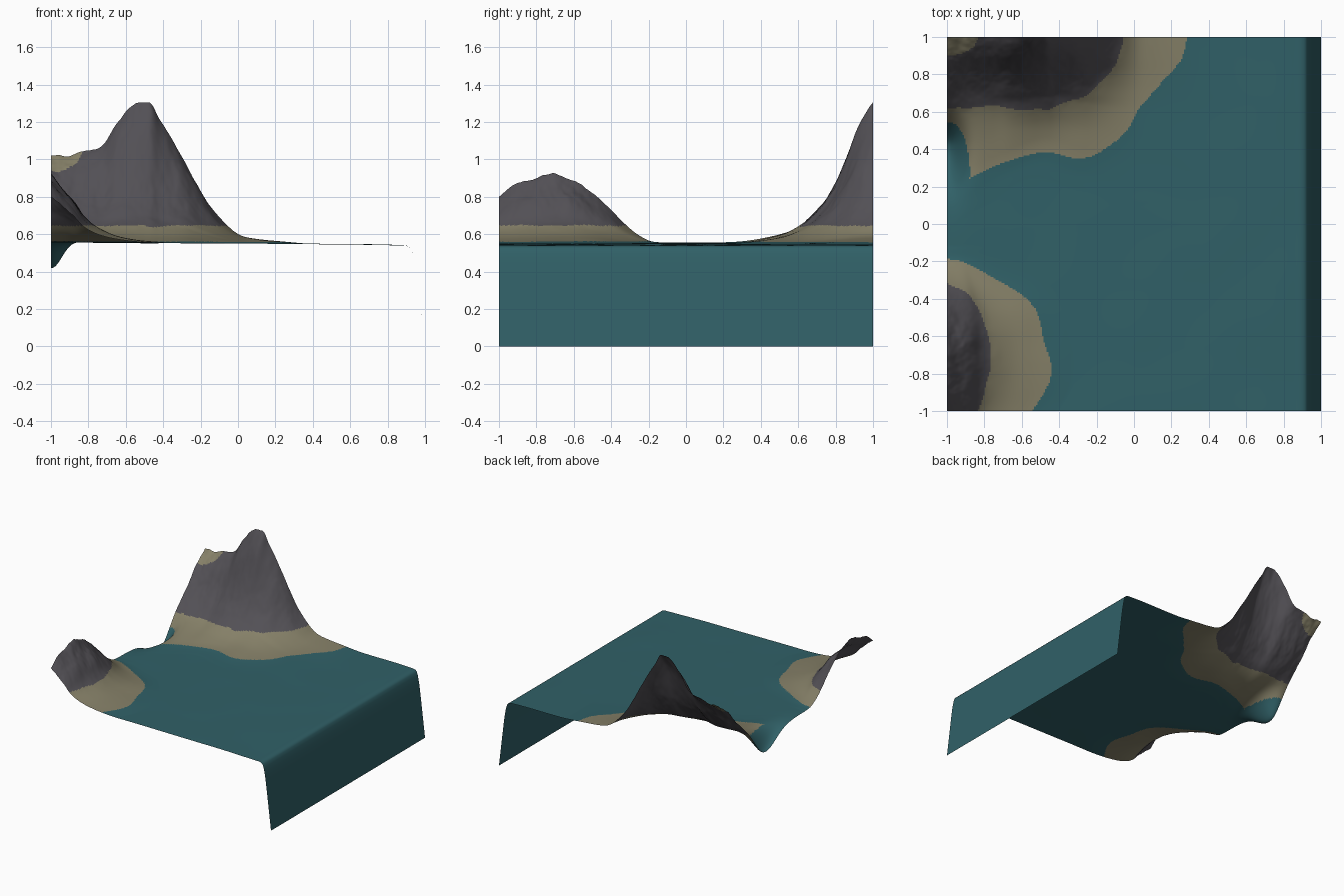
import bpy
import bmesh
import math
from mathutils import Vector, noise

GRID_CELLS = 240
ROCK_LEVEL = 0.645
SHORE_RISE = 0.007


def smooth_curve(points):
    """Return a function that runs smoothly through the (position, value) points."""
    last = len(points) - 1

    def tangent(i):
        a, b = points[max(i - 1, 0)], points[min(i + 1, last)]
        return (b[1] - a[1]) / (b[0] - a[0])

    slopes = [tangent(i) for i in range(len(points))]

    def evaluate(t):
        t = min(max(t, points[0][0]), points[last][0])
        i = 0
        while i < last - 1 and t > points[i + 1][0]:
            i += 1
        (start, low), (end, high) = points[i], points[i + 1]
        span = end - start
        u = (t - start) / span
        ease = u * u * (3 - 2 * u)
        bend = u * (1 - u) * span
        return (low + (high - low) * ease
                + bend * ((1 - u) * slopes[i] - u * slopes[i + 1]))

    return evaluate


def bump(value, centre, width):
    return math.exp(-((value - centre) / width) ** 2 / 2)


# Sea sheet: nearly level, then falling away over the +x edge
sea_profile = smooth_curve([(-1, .555), (0, .551), (.6, .546), (.86, .541), (.91, .535),
                            (.93, .51), (.95, .41), (.97, .25), (1, 0)])

# Tall mountain cut by the back edge: ridge line, fall-off and breadth
peak_ridge = smooth_curve([(-1, .465), (-.9, .465), (-.8, .49), (-.72, .53), (-.65, .635),
                           (-.55, .745), (-.5, .757), (-.46, .74), (-.42, .66), (-.3, .465),
                           (-.2, .28), (-.1, .14), (0, .05), (.1, .023), (.27, .008), (.4, 0)])
peak_fall = smooth_curve([(0, 1), (.04, .91), (.09, .76), (.15, .53), (.2, .38), (.25, .27),
                          (.3, .18), (.4, .08), (.5, .028), (.6, .006), (.7, 0)])
peak_breadth = smooth_curve([(-1, 1.5), (-.7, 1.2), (-.5, 1.08), (-.2, 1.22), (0, 1.3), (1, 1.3)])

# Low hill cut by the -x edge
hill_ridge = smooth_curve([(-1, .245), (-.88, .325), (-.72, .36), (-.6, .335), (-.5, .265),
                           (-.4, .175), (-.3, .075), (-.2, .012), (-.12, 0)])
hill_fall = smooth_curve([(0, 1), (.05, .84), (.13, .6), (.19, .37), (.25, .23),
                          (.34, .115), (.45, .05), (.55, .018), (.65, 0)])
hill_breadth = smooth_curve([(-1, .9), (-.75, 1), (-.5, .95), (-.35, .8), (-.2, .6), (0, .6)])


def land_rise(x, y):
    """Height of the land above the sea sheet."""
    wobble = 1 + .07 * noise.noise(Vector((x * 4, y * 4, 0)))
    peak = peak_ridge(x) * peak_fall((1 - y) / peak_breadth(x) * wobble)
    hill = hill_ridge(y) * hill_fall((1 + x) / hill_breadth(y) * wobble)
    return max(peak, 0) + max(hill, 0)


def surface_height(x, y):
    rise = land_rise(x, y)
    # Hollow at the -x edge, beside the mountain foot
    hollow_width = .1 if y > .42 else .15
    hollow = .175 * bump(x, -1, .06) * bump(y, .42, hollow_width)
    # Crags on the rock, faint swell on the water
    rocky = min(max((rise - .06) * 5, 0), 1)
    crags = .016 * rocky * noise.fractal(Vector((x * 9, y * 9, 1)), 1, 2, 4)
    swell = .003 * min((1 - x) * 4, 1) * noise.noise(Vector((x * 3, y * 3, 5)))
    return sea_profile(x) + rise - hollow + crags + swell


def surface_kind(centre):
    """Material slot: 0 water, 1 sand, 2 rock."""
    x, y, z = centre
    rise = land_rise(x, y)
    if rise < SHORE_RISE or z < .55:
        return 0
    edge = ROCK_LEVEL + .01 * noise.noise(Vector((x * 8, y * 8, 3)))
    on_shoulder = math.hypot((x + 1) / .165, (y - 1) / .1) < 1
    return 1 if z < edge or on_shoulder else 2


def make_material(name, colour):
    material = bpy.data.materials.new(name)
    material.use_nodes = True
    material.diffuse_color = (*colour, 1)
    shader = next(n for n in material.node_tree.nodes if n.type == 'BSDF_PRINCIPLED')
    shader.inputs["Base Color"].default_value = (*colour, 1)
    shader.inputs["Roughness"].default_value = .8
    return material


default_cube = bpy.data.objects.get("Cube")
if default_cube:
    bpy.data.objects.remove(default_cube, do_unlink=True)

# Landscape sheet: a fine grid raised by the height rule and coloured by zone
mesh = bpy.data.meshes.new("coastal_landscape")
landscape = bpy.data.objects.new("coastal_landscape", mesh)
bpy.context.collection.objects.link(landscape)
for name, colour in (("teal water", (.03, .118, .136)),
                     ("sand", (.235, .215, .137)),
                     ("grey rock", (.085, .08, .091))):
    mesh.materials.append(make_material(name, colour))

bm = bmesh.new()
bmesh.ops.create_grid(bm, x_segments=GRID_CELLS, y_segments=GRID_CELLS, size=1)
for vert in bm.verts:
    vert.co.z = surface_height(vert.co.x, vert.co.y)
for face in bm.faces:
    face.material_index = surface_kind(face.calc_center_median())
    face.smooth = True
bm.to_mesh(mesh)
bm.free()
